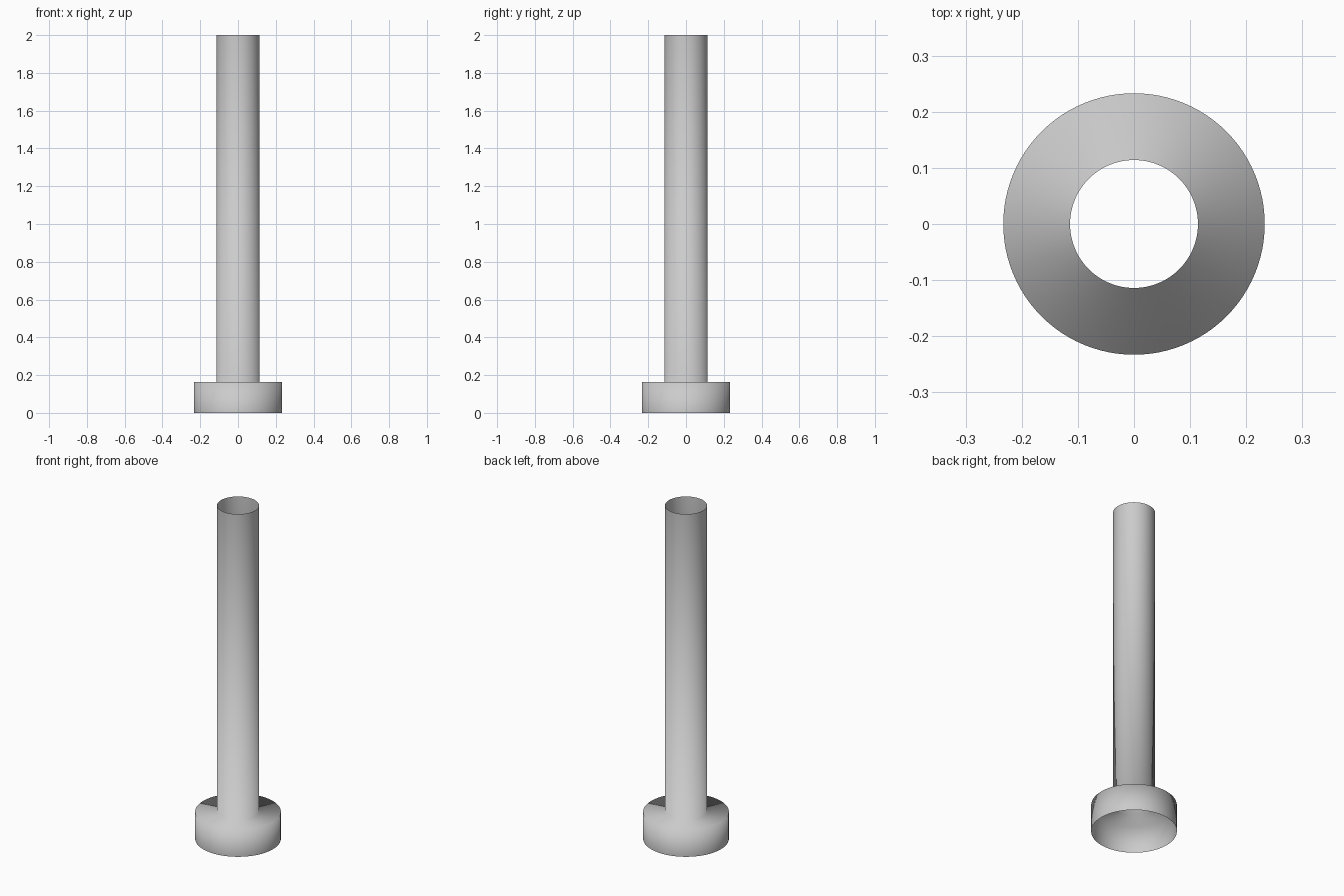
import bpy, bmesh
from math import tau, cos, sin

if "Cube" in bpy.data.objects:
    bpy.data.objects.remove(bpy.data.objects["Cube"])

SEGMENTS = 96
# Profile (radius, height): open collar, flat shoulder, open thin-walled tube
PROFILE = [(0.233, 0.0), (0.233, 0.163), (0.114, 0.163), (0.114, 2.0)]


def revolve(name, profile, segments):
    bm = bmesh.new()
    rings = [[bm.verts.new((r * cos(tau * i / segments), r * sin(tau * i / segments), z))
              for i in range(segments)] for r, z in profile]
    for low, high in zip(rings, rings[1:]):
        for i in range(segments):
            j = (i + 1) % segments
            face = bm.faces.new((low[i], low[j], high[j], high[i]))
            face.smooth = True
    mesh = bpy.data.meshes.new(name)
    bm.to_mesh(mesh)
    bm.free()
    obj = bpy.data.objects.new(name, mesh)
    bpy.context.collection.objects.link(obj)
    return obj


# Hollow tube with collar, smooth shaded throughout
revolve("collared_tube", PROFILE, SEGMENTS)
